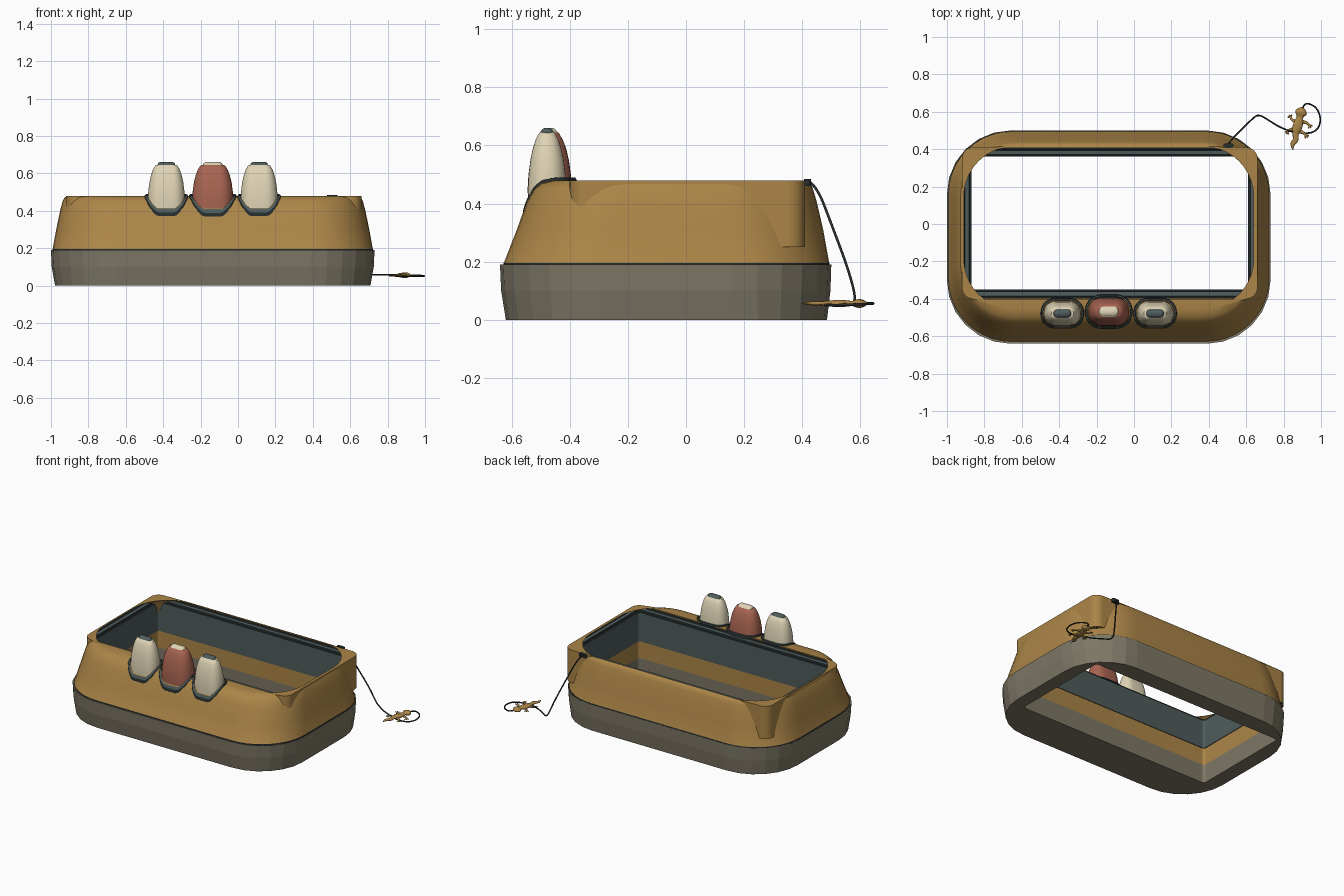
import bpy, bmesh, math
from math import sin, cos, pi

if "Cube" in bpy.data.objects:
    bpy.data.objects.remove(bpy.data.objects["Cube"])


def material(name, rgb):
    lin = [(c / 255) ** 2.2 for c in rgb] + [1]
    m = bpy.data.materials.new(name)
    m.use_nodes = True
    m.diffuse_color = lin
    m.node_tree.nodes["Principled BSDF"].inputs["Base Color"].default_value = lin
    return m


OCHRE = material("ochre", (170, 132, 73))
STONE = material("stone grey", (124, 118, 101))
SLATE = material("slate", (80, 92, 92))
DARK = material("dark slate", (42, 48, 48))
CREAM = material("cream", (222, 211, 180))
RUST = material("terracotta", (166, 100, 82))


def rounded_rect(x0, x1, y0, y1, r, n):
    """Counter-clockwise outline with n segments per corner."""
    pts = []
    corners = [(x1 - r, y1 - r), (x0 + r, y1 - r), (x0 + r, y0 + r), (x1 - r, y0 + r)]
    for k, (cx, cy) in enumerate(corners):
        for i in range(n + 1):
            a = (k + i / n) * pi / 2
            pts.append((cx + r * cos(a), cy + r * sin(a)))
    return pts


def loft(name, rings, mats, strips=None, closed=False, caps=False, smooth=0):
    """Skin a list of 3D rings; strips gives a material slot for each band."""
    bm = bmesh.new()
    vs = [[bm.verts.new(p) for p in ring] for ring in rings]
    count = len(vs[0])
    for j in range(len(vs) if closed else len(vs) - 1):
        a, b = vs[j], vs[(j + 1) % len(vs)]
        for i in range(count):
            k = (i + 1) % count
            f = bm.faces.new((a[i], a[k], b[k], b[i]))
            f.material_index = strips[j] if strips else 0
    if caps:
        bm.faces.new(vs[0][::-1])
        bm.faces.new(vs[-1]).material_index = strips[-1] if strips else 0
    bmesh.ops.recalc_face_normals(bm, faces=bm.faces)
    me = bpy.data.meshes.new(name)
    bm.to_mesh(me)
    bm.free()
    ob = bpy.data.objects.new(name, me)
    bpy.context.collection.objects.link(ob)
    for m in mats:
        me.materials.append(m)
    if smooth:
        bpy.ops.object.select_all(action='DESELECT')
        ob.select_set(True)
        bpy.context.view_layer.objects.active = ob
        bpy.ops.object.shade_smooth_by_angle(angle=math.radians(smooth))
    return ob


def at_z(outline, z):
    return [(x, y, z) for x, y in outline]


def outer(side, front, back, r, z, n):
    """Case outline inset from its widest extent."""
    return at_z(rounded_rect(-1 + side, 0.73 - side, -0.64 + front, 0.5 - back, r, n), z)


def opening(grow, r, z, n):
    """Window outline, grown outwards."""
    return at_z(rounded_rect(-0.87 - grow, 0.61 + grow, -0.35 - grow, 0.36 + grow, r, n), z)


# Faceted lower base, open in the middle
n = 6
loft("lower_base", [
    outer(0.022, 0.02, 0.015, 0.32, 0, n), outer(0.004, 0.004, 0.003, 0.34, 0.1, n),
    outer(0, 0, 0, 0.34, 0.19, n), opening(0.004, 0.02, 0.13, n),
    opening(0.004, 0.02, 0, n)], [STONE], closed=True)

# Smooth upper shell, with a dark seam where it meets the base
n = 10
shell = [(0.008, 0.012, 0.006, 0.335, 0.186), (0.008, 0.012, 0.006, 0.335, 0.195),
         (0.01, 0.015, 0.008, 0.335, 0.2), (0.03, 0.058, 0.028, 0.325, 0.31),
         (0.05, 0.092, 0.05, 0.315, 0.405), (0.062, 0.118, 0.063, 0.305, 0.45),
         (0.072, 0.145, 0.072, 0.29, 0.471), (0.09, 0.185, 0.085, 0.27, 0.48)]
loft("upper_shell", [outer(*s, n) for s in shell] + [
    opening(0.05, 0.06, 0.48, n), opening(0.05, 0.06, 0.25, n),
    opening(0.004, 0.02, 0.25, n), opening(0.004, 0.02, 0.13, n)],
    [OCHRE, DARK], strips=[1] + [0] * 10, smooth=35)

# Slate window frame with dark edge lines
frame = [(0.049, 0.06, 0.25), (0.049, 0.06, 0.474), (0.04, 0.05, 0.474), (0.034, 0.045, 0.468),
         (0.012, 0.025, 0.466), (0.009, 0.022, 0.455), (0, 0.015, 0.452), (0, 0.015, 0.25)]
loft("window_frame", [opening(*f, 5) for f in frame], [SLATE, DARK],
     strips=[0, 1, 1, 0, 1, 1, 0, 1], closed=True)


def shell_height(y):
    """Height of the front slope below the buttons."""
    pts = [(-0.582, 0.31), (-0.548, 0.405), (-0.522, 0.45), (-0.495, 0.471), (-0.455, 0.48)]
    for (ya, za), (yb, zb) in zip(pts, pts[1:]):
        if y <= yb:
            return za + (zb - za) * (y - ya) / (yb - ya)
    return 0.48


def stadium(cx, cy, hx, hy):
    return rounded_rect(cx - hx, cx + hx, cy - hy, cy + hy, min(hx, hy) * 0.95, 7)


# Three tall buttons, each in a socket that follows the slope
button_profile = [(0.39, 0.97, 0.97), (0.45, 1, 1), (0.50, 0.97, 0.96), (0.55, 0.91, 0.87),
                  (0.59, 0.82, 0.74), (0.62, 0.72, 0.59), (0.643, 0.59, 0.41),
                  (0.645, 0.47, 0.36), (0.655, 0.44, 0.26), (0.66, 0.36, 0.14)]
for name, x, y, hx, hy, body, mark in [
        ("right_button", -0.383, -0.478, 0.1, 0.066, CREAM, SLATE),
        ("middle_button", -0.135, -0.469, 0.111, 0.076, RUST, CREAM),
        ("left_button", 0.113, -0.478, 0.1, 0.066, CREAM, SLATE)]:
    loft(name, [at_z(stadium(x, y, hx * sx, hy * sy), z) for z, sx, sy in button_profile],
         [body, mark], strips=[0] * 7 + [1, 1], caps=True, smooth=50)
    rings = [(0.016, -0.03), (0.016, 0.004), (0.012, 0.009), (0.005, 0.009), (-0.004, -0.04)]
    loft(name + "_socket",
         [[(px, py, shell_height(py) + dz) for px, py in stadium(x, y, hx + g, hy + g)]
          for g, dz in rings], [SLATE, DARK], strips=[1, 1, 0, 1], smooth=40)


def tube(name, pts, radii, mat, flat=1, z=0):
    """Round tapering tube along a smooth path."""
    cu = bpy.data.curves.new(name, 'CURVE')
    cu.dimensions = '3D'
    cu.bevel_depth = 1
    cu.bevel_resolution = 3
    cu.use_fill_caps = True
    sp = cu.splines.new('NURBS')
    sp.points.add(len(pts) - 1)
    for p, co, r in zip(sp.points, pts, radii):
        p.co = (co[0], co[1], co[2] if len(co) > 2 else 0, 1)
        p.radius = r
    sp.order_u = 3
    sp.use_endpoint_u = True
    sp.resolution_u = 6
    cu.materials.append(mat)
    ob = bpy.data.objects.new(name, cu)
    ob.scale.z = flat
    ob.location.z = z
    bpy.context.collection.objects.link(ob)


# Strap anchor and strap, ending in a loop round the charm
loft("strap_anchor", [at_z(stadium(0.505, 0.418, 0.028, 0.012), z) for z in (0.46, 0.484)],
     [DARK], caps=True)
strap = [(0.5, 0.42, 0.478), (0.52, 0.45, 0.46), (0.57, 0.5, 0.33), (0.63, 0.56, 0.17),
         (0.665, 0.588, 0.06), (0.72, 0.555, 0.058), (0.79, 0.51, 0.058), (0.87, 0.485, 0.058)]
tube("strap", strap, [0.0045] * len(strap), DARK)
loop = [(0.87, 0.49, 0.05), (0.93, 0.48, 0.05), (0.985, 0.505, 0.05), (1.0, 0.56, 0.052),
        (0.98, 0.62, 0.054), (0.93, 0.648, 0.056), (0.905, 0.635, 0.056), (0.9, 0.61, 0.056)]
tube("strap_loop", loop, [0.0045] * len(loop), DARK)

# Lizard charm: tail, body and head in one tapering tube
spine = [(0.85, 0.397), (0.842, 0.425), (0.868, 0.45), (0.862, 0.48), (0.874, 0.52),
         (0.884, 0.556), (0.888, 0.574), (0.892, 0.592), (0.897, 0.612), (0.9, 0.624)]
tube("lizard_body", spine, [0.002, 0.013, 0.015, 0.016, 0.028, 0.022, 0.016, 0.034, 0.026, 0.006],
     OCHRE, 0.5, 0.056)
legs = {"right_arm": [(0.88, 0.55), (0.85, 0.545), (0.838, 0.568)],
        "left_arm": [(0.885, 0.545), (0.92, 0.55), (0.937, 0.528)],
        "right_leg": [(0.868, 0.5), (0.84, 0.515), (0.824, 0.495)],
        "left_leg": [(0.872, 0.495), (0.9, 0.5), (0.918, 0.475)]}
for name, path in legs.items():
    tube("lizard_" + name, path, [0.012, 0.008, 0.006], OCHRE, 0.6, 0.052)
    (ax, ay), (bx, by) = path[1], path[2]
    heading = math.atan2(by - ay, bx - ax)
    for i in (-1, 0, 1):
        a = heading + i * 0.8
        tip = (bx + 0.017 * cos(a), by + 0.017 * sin(a))
        mid = ((bx + tip[0]) / 2, (by + tip[1]) / 2)
        tube("lizard_%s_toe" % name, [path[2], mid, tip], [0.004] * 3, OCHRE, 0.6, 0.052)
